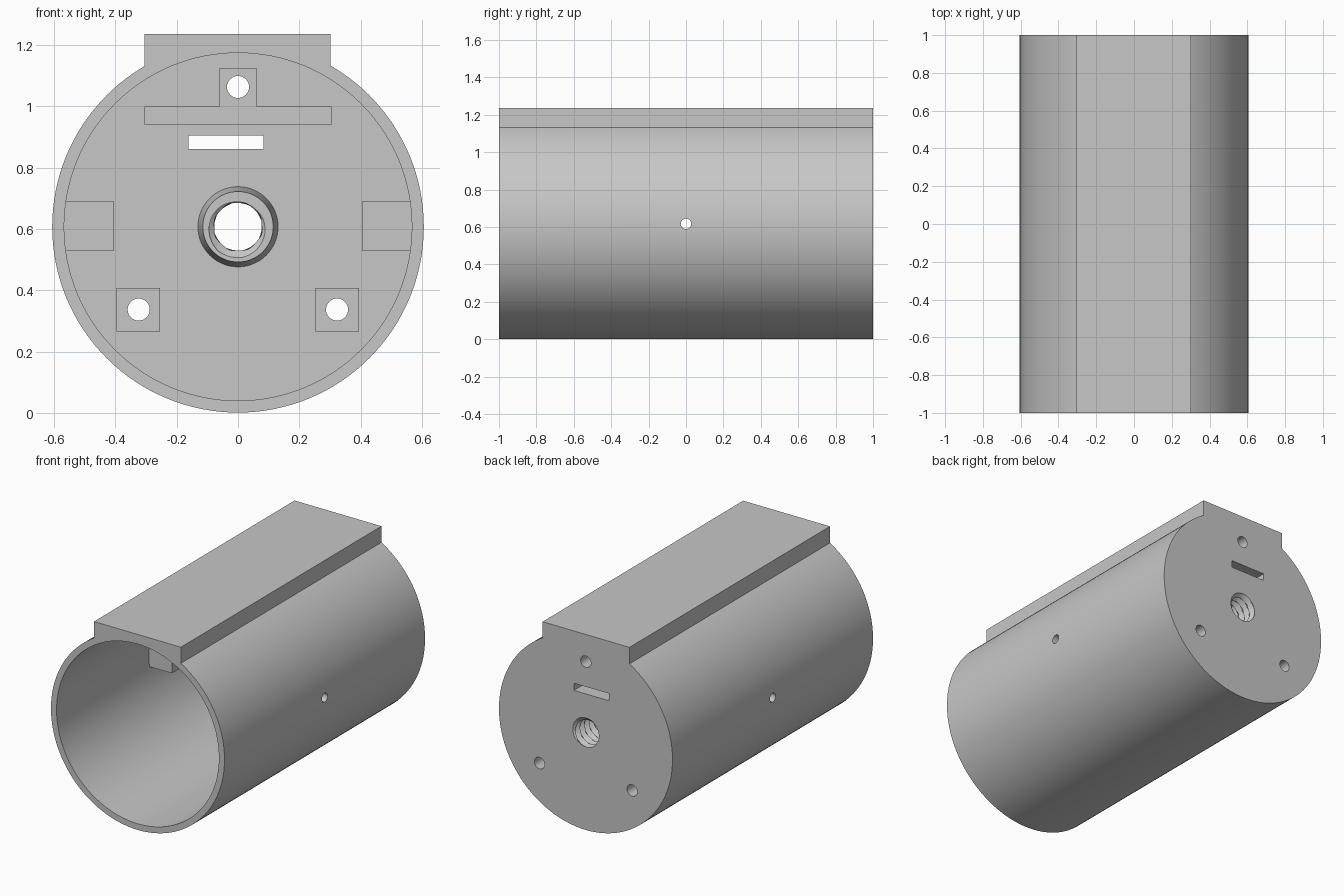
import bpy, bmesh, math
from mathutils import Matrix, Vector

if "Cube" in bpy.data.objects:
    bpy.data.objects.remove(bpy.data.objects["Cube"])

CZ, R_OUT, R_IN = 0.607, 0.606, 0.567   # tube axis height and radii
WALL_Y = 0.90                           # inner face of the closed back wall
POST_Y = 0.78                           # front faces of the posts on that wall

grey = bpy.data.materials.new("plain grey")
grey.diffuse_color = (0.57, 0.57, 0.57, 1)
grey.use_nodes = True
grey.node_tree.nodes["Principled BSDF"].inputs["Base Color"].default_value = grey.diffuse_color


def make(name, bm):
    bmesh.ops.recalc_face_normals(bm, faces=bm.faces)
    me = bpy.data.meshes.new(name)
    bm.to_mesh(me)
    bm.free()
    me.materials.append(grey)
    ob = bpy.data.objects.new(name, me)
    bpy.context.collection.objects.link(ob)
    return ob


def box(name, x0, x1, y0, y1, z0, z1):
    bm = bmesh.new()
    bmesh.ops.create_cube(bm, size=1)
    for v in bm.verts:
        v.co = Vector(((x0 + x1) / 2 + v.co.x * (x1 - x0),
                       (y0 + y1) / 2 + v.co.y * (y1 - y0),
                       (z0 + z1) / 2 + v.co.z * (z1 - z0)))
    return make(name, bm)


def rod(name, x, z, y0, y1, r0, r1=None, seg=32):
    """Round bar along y, radius r0 at y0 and r1 at y1."""
    bm = bmesh.new()
    bmesh.ops.create_cone(bm, cap_ends=True, segments=seg, radius1=r0,
                          radius2=r0 if r1 is None else r1, depth=y1 - y0)
    bm.transform(Matrix.Translation((x, (y0 + y1) / 2, z)) @ Matrix.Rotation(-math.pi / 2, 4, 'X'))
    return make(name, bm)


def cross_pin(name):
    """Round bar along x through both sides."""
    bm = bmesh.new()
    bmesh.ops.create_cone(bm, cap_ends=True, segments=32, radius1=0.028, radius2=0.028, depth=1.4)
    bm.transform(Matrix.Translation((0, 0, 0.617)) @ Matrix.Rotation(math.pi / 2, 4, 'Y'))
    return make(name, bm)


def thread_cutter(name, y0, y1, r_min=0.077, r_max=0.105, pitch=0.046, seg=48):
    """Helical thread shape used to cut the centre hole."""
    bm = bmesh.new()
    rows = int((y1 - y0) / pitch * 8)
    rings = []
    for j in range(rows + 1):
        y = y0 + (y1 - y0) * j / rows
        ring = []
        for i in range(seg):
            f = (y / pitch + i / seg) % 1
            r = r_min + (r_max - r_min) * abs(2 * f - 1)
            a = 2 * math.pi * i / seg
            ring.append(bm.verts.new((r * math.cos(a), y, CZ + r * math.sin(a))))
        rings.append(ring)
    for a, b in zip(rings, rings[1:]):
        for i in range(seg):
            k = (i + 1) % seg
            bm.faces.new((a[i], a[k], b[k], b[i]))
    bm.faces.new(rings[0])
    bm.faces.new(rings[-1])
    return make(name, bm)


def boolean(ob, tool, op='DIFFERENCE'):
    mod = ob.modifiers.new(op.lower(), 'BOOLEAN')
    mod.operation, mod.solver, mod.object = op, 'EXACT', tool
    bpy.context.view_layer.objects.active = ob
    bpy.ops.object.modifier_apply(modifier=mod.name)
    bpy.data.objects.remove(tool)


# Tube with flat mounting rail, closed at the back
shell = rod("tube_shell", 0, CZ, -1, 1, R_OUT, seg=128)
boolean(shell, box("rail", -0.305, 0.301, -1, 1, 0.8, 1.235), 'UNION')
boolean(shell, rod("bore", 0, CZ, -1.1, WALL_Y, R_IN, seg=128))
boolean(shell, cross_pin("pin_cutter"))

# Cable slot in the back wall
boolean(shell, box("slot_cutter", -0.162, 0.083, 0.5, 1.1, 0.86, 0.905))

# Threaded centre hole through wall and tapered boss
boss = rod("thread_boss", 0, CZ, 0.75, WALL_Y + 0.001, 0.115, 0.131, seg=64)
boolean(shell, thread_cutter("thread_cutter", 0.7, 1.05))
boolean(boss, thread_cutter("thread_cutter", 0.7, 1.05))

# Screw posts: name, x range, z range, hole centre and radius
posts = [
    ("left_post", -0.396, -0.254, 0.265, 0.408, -0.324, 0.337),
    ("right_post", 0.252, 0.395, 0.265, 0.408, 0.323, 0.337),
    ("top_post", -0.06, 0.06, 1.0, 1.125, 0, 1.063),
]
parts = [shell, boss]
for name, x0, x1, z0, z1, hx, hz in posts:
    post = box(name, x0, x1, POST_Y, WALL_Y + 0.001, z0, z1)
    for ob in (post, shell):
        boolean(ob, rod("screw_cutter", hx, hz, 0.5, 1.1, 0.036))
    parts.append(post)

# Board shelf under the top post
parts.append(box("shelf", -0.305, 0.305, POST_Y, WALL_Y + 0.001, 0.94, 1.0))

# Pivot blocks inside both sides, drilled for the pin
for name, s in (("left_pivot_block", -1), ("right_pivot_block", 1)):
    x0, x1 = sorted((s * 0.405, s * 0.567))
    block = box(name, x0, x1, -0.08, 0.08, 0.53, 0.69)
    boolean(block, cross_pin("pin_cutter"))
    parts.append(block)

# Smooth curves, crisp edges
for ob in parts:
    bpy.ops.object.select_all(action='DESELECT')
    ob.select_set(True)
    bpy.context.view_layer.objects.active = ob
    bpy.ops.object.shade_smooth_by_angle(angle=math.radians(30))
